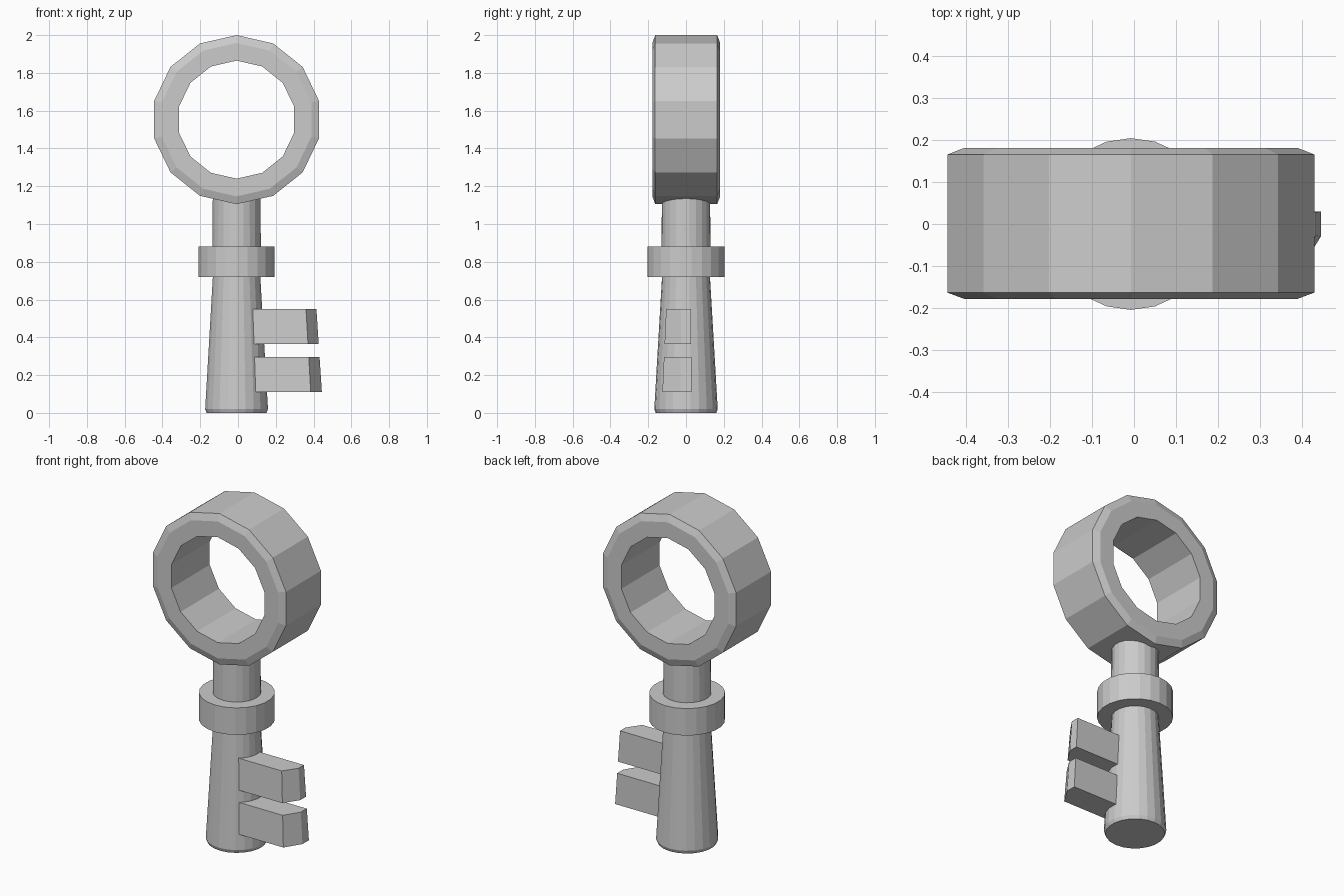
import bpy, bmesh
from math import sin, cos, pi

if "Cube" in bpy.data.objects:
    bpy.data.objects.remove(bpy.data.objects["Cube"])

CX = -0.0075  # axis of shaft and ring


def finish(name, bm):
    bmesh.ops.recalc_face_normals(bm, faces=bm.faces)
    mesh = bpy.data.meshes.new(name)
    bm.to_mesh(mesh)
    bm.free()
    obj = bpy.data.objects.new(name, mesh)
    bpy.context.collection.objects.link(obj)
    return obj


def skin(bm, loops, closed=False):
    """Bridge vertex loops with quads; cap the ends unless closed."""
    n = len(loops[0])
    for k in range(len(loops) if closed else len(loops) - 1):
        a, b = loops[k], loops[(k + 1) % len(loops)]
        for i in range(n):
            j = (i + 1) % n
            bm.faces.new((a[i], a[j], b[j], b[i]))
    if not closed:
        bm.faces.new(loops[0])
        bm.faces.new(loops[-1])


def lathe(name, profile, sides, to_point, closed=False):
    """Revolve (radius, height) pairs; the first vertex sits at 90 degrees."""
    bm = bmesh.new()
    loops = []
    for r, h in profile:
        angles = [pi / 2 + 2 * pi * i / sides for i in range(sides)]
        loops.append([bm.verts.new(to_point(r * cos(a), r * sin(a), h)) for a in angles])
    skin(bm, loops, closed)
    return finish(name, bm)


def upright(u, v, h):
    return (CX + u, v, h)


def facing_front(u, v, h):
    return (CX + u, h, 1.5525 + v)


# Bow: thick ring with chamfered outer rims
lathe("bow_ring",
      [(0.3125, -0.178), (0.406, -0.178), (0.4475, -0.163),
       (0.4475, 0.165), (0.406, 0.181), (0.3125, 0.181)],
      14, facing_front, closed=True)

# Tapered shaft with a small bevel at the foot
lathe("shaft", [(0.160, 0), (0.168, 0.02), (0.127, 0.72), (0.130, 0.88), (0.127, 1.17)],
      22, upright)

# Collar
lathe("collar", [(0.204, 0.72), (0.204, 0.88)], 22, upright)

# Teeth: bars with a faceted end, narrowing with the taper of the shaft
OUTLINE = [(0.02, -0.125), (0.385, -0.125), (0.444, -0.03), (0.444, 0.03), (0.02, 0.03)]


def tooth(name, z0, z1):
    bm = bmesh.new()
    loops = []
    for z in (z0, z1):
        t = (z - 0.11) / 0.44
        loops.append([bm.verts.new((x * (1 - 0.065 * t), y * (1 - 0.16 * t), z))
                      for x, y in OUTLINE])
    skin(bm, loops)
    return finish(name, bm)


tooth("lower_tooth", 0.11, 0.295)
tooth("upper_tooth", 0.365, 0.55)
